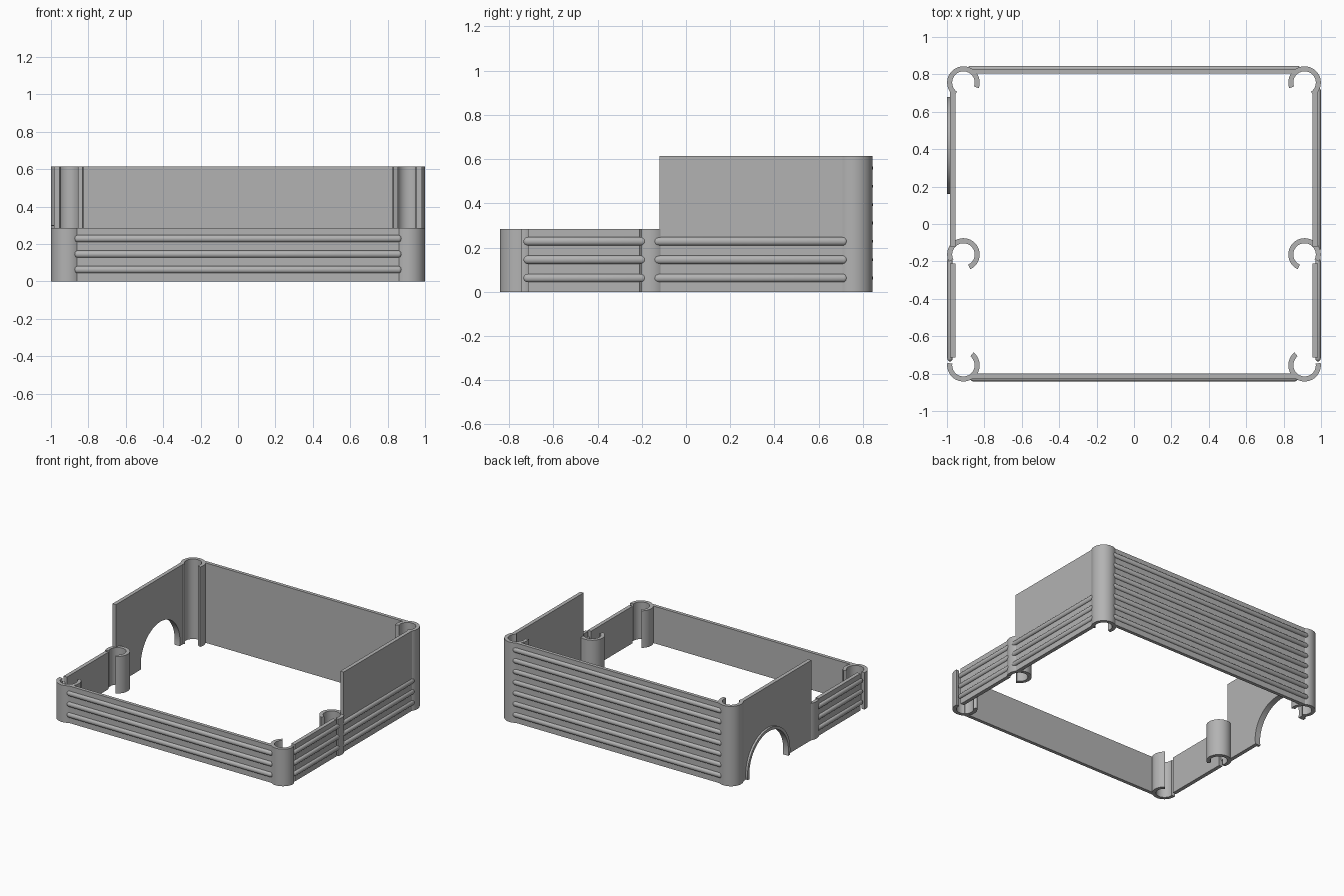
import bpy, bmesh
from math import sin, cos, asin, pi, radians
from mathutils import Matrix, Vector

cube = bpy.data.objects.get("Cube")
if cube:
    bpy.data.objects.remove(cube, do_unlink=True)

grey = bpy.data.materials.new("plain grey")
grey.use_nodes = True
colour = (0.45, 0.45, 0.45, 1)
grey.diffuse_color = colour
grey.node_tree.nodes["Principled BSDF"].inputs["Base Color"].default_value = colour

LOW, HIGH = 0.285, 0.615        # wall heights
OUT_X, IN_X = 0.984, 0.955      # side wall faces
BOSS_X, BOSS_R, HOLE_R = 0.912, 0.087, 0.06
STEP_Y = -0.12                  # where the side walls rise


def finish(bm, name, mirror=False):
    bmesh.ops.recalc_face_normals(bm, faces=bm.faces)
    mesh = bpy.data.meshes.new(name)
    bm.to_mesh(mesh)
    bm.free()
    mesh.materials.append(grey)
    ob = bpy.data.objects.new(name, mesh)
    bpy.context.collection.objects.link(ob)
    bpy.ops.object.select_all(action='DESELECT')
    ob.select_set(True)
    bpy.context.view_layer.objects.active = ob
    bpy.ops.object.shade_smooth_by_angle(angle=radians(35))
    if mirror:
        ob.modifiers.new("Mirror", 'MIRROR')
    return ob


def prism(name, outline, axis, lo, hi, mirror=False):
    """Extrude a 2D outline along x (outline in y, z) or z (outline in x, y)."""
    bm = bmesh.new()
    place = (lambda a, b: (lo, a, b)) if axis == 'x' else (lambda a, b: (a, b, lo))
    face = bm.faces.new([bm.verts.new(place(a, b)) for a, b in outline])
    ext = bmesh.ops.extrude_face_region(bm, geom=[face])
    move = Vector((hi - lo, 0, 0)) if axis == 'x' else Vector((0, 0, hi - lo))
    bmesh.ops.translate(bm, vec=move,
                        verts=[v for v in ext["geom"] if isinstance(v, bmesh.types.BMVert)])
    return finish(bm, name, mirror)


def box_wall(name, x0, x1, y0, y1, h, mirror=False):
    return prism(name, [(x0, y0), (x1, y0), (x1, y1), (x0, y1)], 'z', 0, h, mirror)


def arc(cx, cy, r, a0, a1, n=40):
    return [(cx + r * cos(a0 + (a1 - a0) * i / n), cy + r * sin(a0 + (a1 - a0) * i / n))
            for i in range(n + 1)]


def boss(name, y, start, end, h):
    """Open screw tube on the -x side, mirrored to +x."""
    a, b = radians(start), radians(end)
    prism(name, arc(-BOSS_X, y, BOSS_R, a, b) + arc(-BOSS_X, y, HOLE_R, b, a), 'z', 0, h, True)


def ribs(name, axis, fixed, lo, hi, count, proud, mirror=False):
    """Stack of round-ended ribs half sunk in a wall."""
    bm = bmesh.new()
    r = 0.019
    for i in range(count):
        made = bmesh.ops.create_uvsphere(bm, u_segments=16, v_segments=9, radius=r)["verts"]
        for v in made:
            v.co.z += ((hi - lo) / 2 - r) * (1 if v.co.z > 0 else -1)
            v.co.x *= proud / r
        mid, z = (lo + hi) / 2, 0.062 + 0.083 * i
        if axis == 'x':
            m = Matrix.Translation((mid, fixed, z)) @ Matrix(
                ((0, 0, 1, 0), (1, 0, 0, 0), (0, 1, 0, 0), (0, 0, 0, 1)))
        else:
            m = Matrix.Translation((fixed, mid, z)) @ Matrix.Rotation(-pi / 2, 4, 'X')
        bmesh.ops.transform(bm, matrix=m, verts=made)
    finish(bm, name, mirror)


# Screw tubes
boss("front_corner_tube", -0.755, 172, 412, LOW)
boss("middle_tube", -0.163, -65, 206, LOW)
boss("back_corner_tube", 0.756, -20, 235, HIGH)

# Walls
box_wall("front_wall", -0.875, 0.875, -0.826, -0.8, LOW)
box_wall("back_wall", -0.875, 0.875, 0.804, 0.83, HIGH)
box_wall("front_side_wall", -OUT_X, -IN_X, -0.715, -0.21, LOW, True)
box_wall("back_left_wall", IN_X, OUT_X, STEP_Y, 0.715, HIGH)

# Tall side wall with the arched cut-out and its raised rim
ARCH_Y, ARCH_Z, RIM_R, ARCH_R = 0.42, 0.04, 0.26, 0.238


def arch(r, back=False):
    drop = asin(ARCH_Z / r)
    return arc(ARCH_Y, ARCH_Z, r, *((pi + drop, -drop) if back else (-drop, pi + drop)))


prism("back_right_wall",
      [(STEP_Y, 0)] + arch(ARCH_R, True) + [(0.715, 0), (0.715, HIGH), (STEP_Y, HIGH)],
      'x', -OUT_X, -IN_X)
prism("arch_rim", arch(RIM_R) + arch(ARCH_R, True), 'x', -1.0, -IN_X)

# Grip ribs
ribs("front_ribs", 'x', -0.826, -0.875, 0.875, 3, 0.016)
ribs("back_ribs", 'x', 0.83, -0.89, 0.89, 7, 0.016)
ribs("front_side_ribs", 'y', -OUT_X, -0.735, -0.18, 3, 0.015, True)
ribs("back_left_ribs", 'y', OUT_X, -0.15, 0.73, 3, 0.015)
